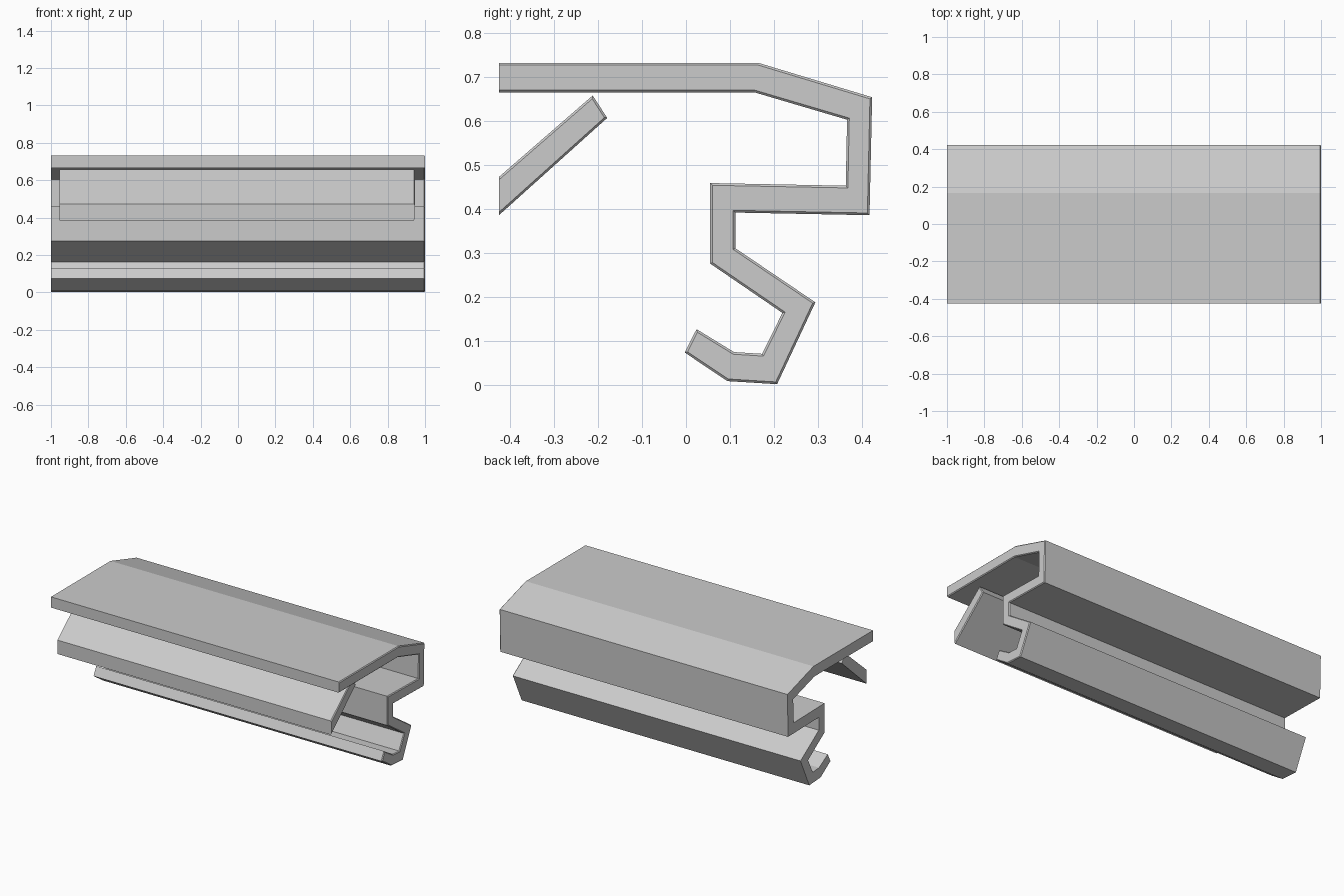
import bpy
import bmesh

cube = bpy.data.objects.get("Cube")
if cube:
    bpy.data.objects.remove(cube, do_unlink=True)

# One plain grey for everything
grey = bpy.data.materials.new("light_grey")
grey.use_nodes = True
colour = (0.6, 0.6, 0.6, 1)
grey.diffuse_color = colour
grey.node_tree.nodes["Principled BSDF"].inputs["Base Color"].default_value = colour

FRONT = -0.425


def extrude_profile(name, points, x0, x1, chamfer=0.005):
    """Extrude a (y, z) outline along x, with a fine chamfer around the +x end."""
    mesh = bpy.data.meshes.new(name)
    bm = bmesh.new()
    base = bm.faces.new([bm.verts.new((x0, y, z)) for y, z in points])
    ext = bmesh.ops.extrude_face_region(bm, geom=[base], use_keep_orig=True)
    for v in ext["geom"]:
        if isinstance(v, bmesh.types.BMVert):
            v.co.x = x1
    bmesh.ops.recalc_face_normals(bm, faces=bm.faces)
    rim = [e for e in bm.edges
           if all(v.co.x > x1 - 0.001 for v in e.verts)
           and not all(v.co.y < FRONT + 0.001 for v in e.verts)]
    bmesh.ops.bevel(bm, geom=rim, offset=chamfer, segments=1, affect='EDGES')
    bmesh.ops.recalc_face_normals(bm, faces=bm.faces)
    bm.to_mesh(mesh)
    bm.free()
    mesh.materials.append(grey)
    obj = bpy.data.objects.new(name, mesh)
    bpy.context.collection.objects.link(obj)
    return obj


# Folded channel: roof, back wall, shelf, neck and lower hook
outer = [(FRONT, 0.732), (0.165, 0.732), (0.423, 0.654), (0.417, 0.386),
         (0.112, 0.392), (0.112, 0.311), (0.294, 0.188), (0.207, 0.002),
         (0.094, 0.009), (-0.003, 0.074)]
inner = [(0.024, 0.127), (0.109, 0.075), (0.173, 0.071), (0.219, 0.164),
         (0.055, 0.276), (0.055, 0.459), (0.363, 0.453), (0.366, 0.603),
         (0.156, 0.665), (FRONT, 0.665)]
extrude_profile("folded_channel", outer + inner, -1.0, 1.0)

# Separate slanted front flap
flap = [(FRONT, 0.473), (FRONT, 0.386), (-0.179, 0.607), (-0.212, 0.658)]
extrude_profile("front_flap", flap, -0.955, 0.945)
